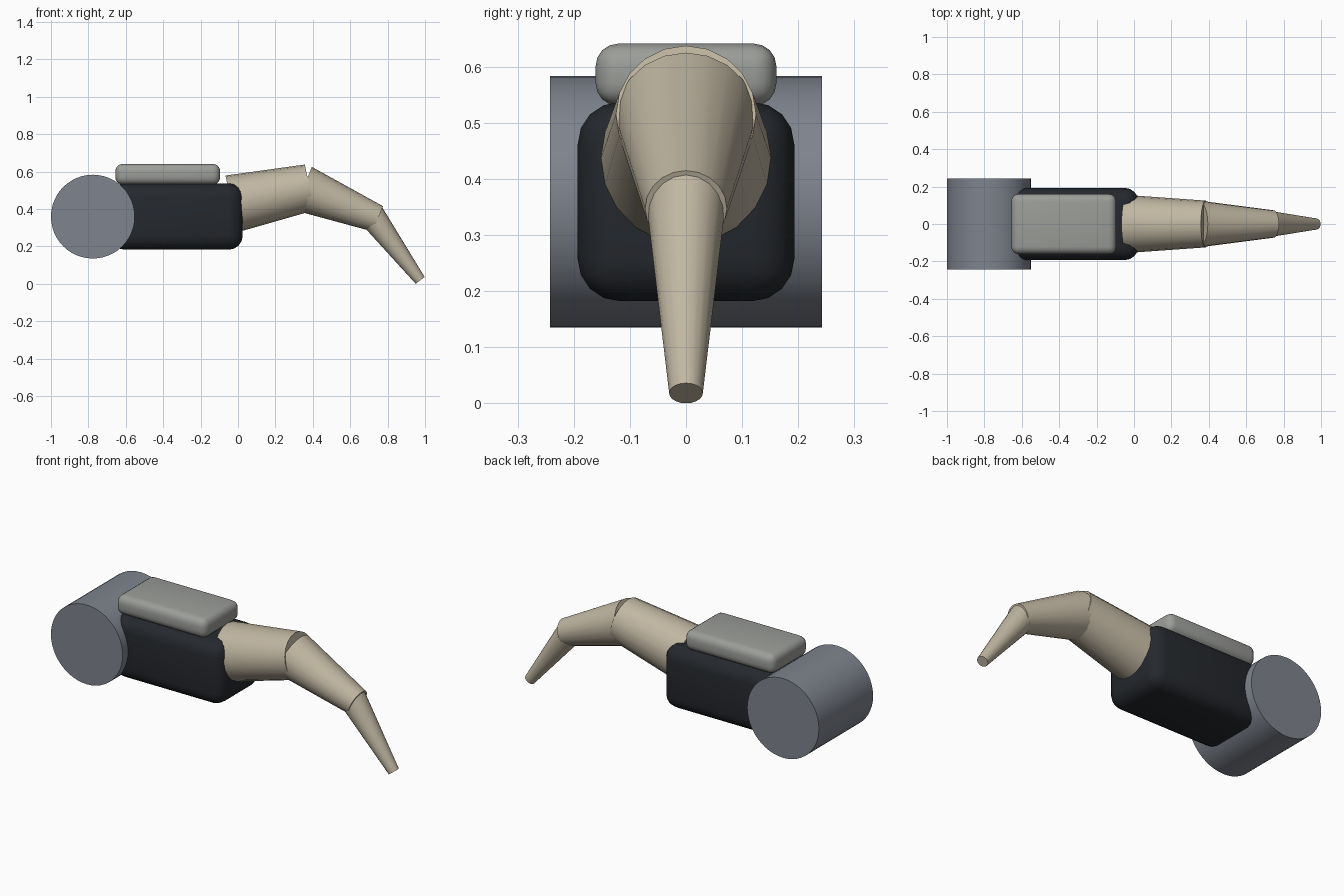
import bpy
from math import radians, pi
from mathutils import Vector

if "Cube" in bpy.data.objects:
    bpy.data.objects.remove(bpy.data.objects["Cube"])


def material(name, rgb):
    m = bpy.data.materials.new(name)
    m.diffuse_color = (*rgb, 1)
    m.use_nodes = True
    m.node_tree.nodes["Principled BSDF"].inputs["Base Color"].default_value = m.diffuse_color
    return m


STEEL = material("steel", (0.21, 0.23, 0.27))
BLACK = material("black", (0.018, 0.021, 0.026))
PALE = material("pale_grey", (0.33, 0.34, 0.32))
TAN = material("tan", (0.53, 0.47, 0.36))


def finish(name, mat):
    ob = bpy.context.object
    ob.name = name
    ob.data.materials.append(mat)
    bpy.ops.object.shade_smooth_by_angle(angle=radians(35))
    return ob


def rounded_box(name, lo, hi, radius, mat):
    lo, hi = Vector(lo), Vector(hi)
    bpy.ops.mesh.primitive_cube_add(size=1, location=(lo + hi) / 2)
    ob = bpy.context.object
    ob.scale = hi - lo
    bpy.ops.object.transform_apply(location=False, rotation=False, scale=True)
    mod = ob.modifiers.new("round", 'BEVEL')
    mod.width = radius
    mod.segments = 4
    bpy.ops.object.modifier_apply(modifier=mod.name)
    return finish(name, mat)


def taper(name, a, b, r1, r2, mat):
    # tapered tube between two points in the y = 0 plane
    a, b = Vector((a[0], 0, a[1])), Vector((b[0], 0, b[1]))
    bpy.ops.mesh.primitive_cone_add(vertices=20, radius1=r1, radius2=r2,
                                    depth=(b - a).length, location=(a + b) / 2)
    bpy.context.object.rotation_euler = (b - a).to_track_quat('Z', 'Y').to_euler()
    return finish(name, mat)


# Drum across the back end
bpy.ops.mesh.primitive_cylinder_add(vertices=48, radius=0.224, depth=0.484,
                                    location=(-0.776, 0, 0.359), rotation=(pi / 2, 0, 0))
finish("rear_drum", STEEL)

# Body and the pad on top of it
rounded_box("body", (-0.68, -0.193, 0.182), (0.025, 0.193, 0.537), 0.075, BLACK)
rounded_box("top_pad", (-0.656, -0.161, 0.53), (-0.095, 0.161, 0.641), 0.04, PALE)

# Three drooping tapered arm segments
taper("arm_base", (-0.035, 0.427), (0.383, 0.515), 0.155, 0.125, TAN)
taper("arm_middle", (0.348, 0.509), (0.748, 0.347), 0.125, 0.073, TAN)
taper("arm_tip", (0.706, 0.376), (0.974, 0.018), 0.073, 0.03, TAN)
